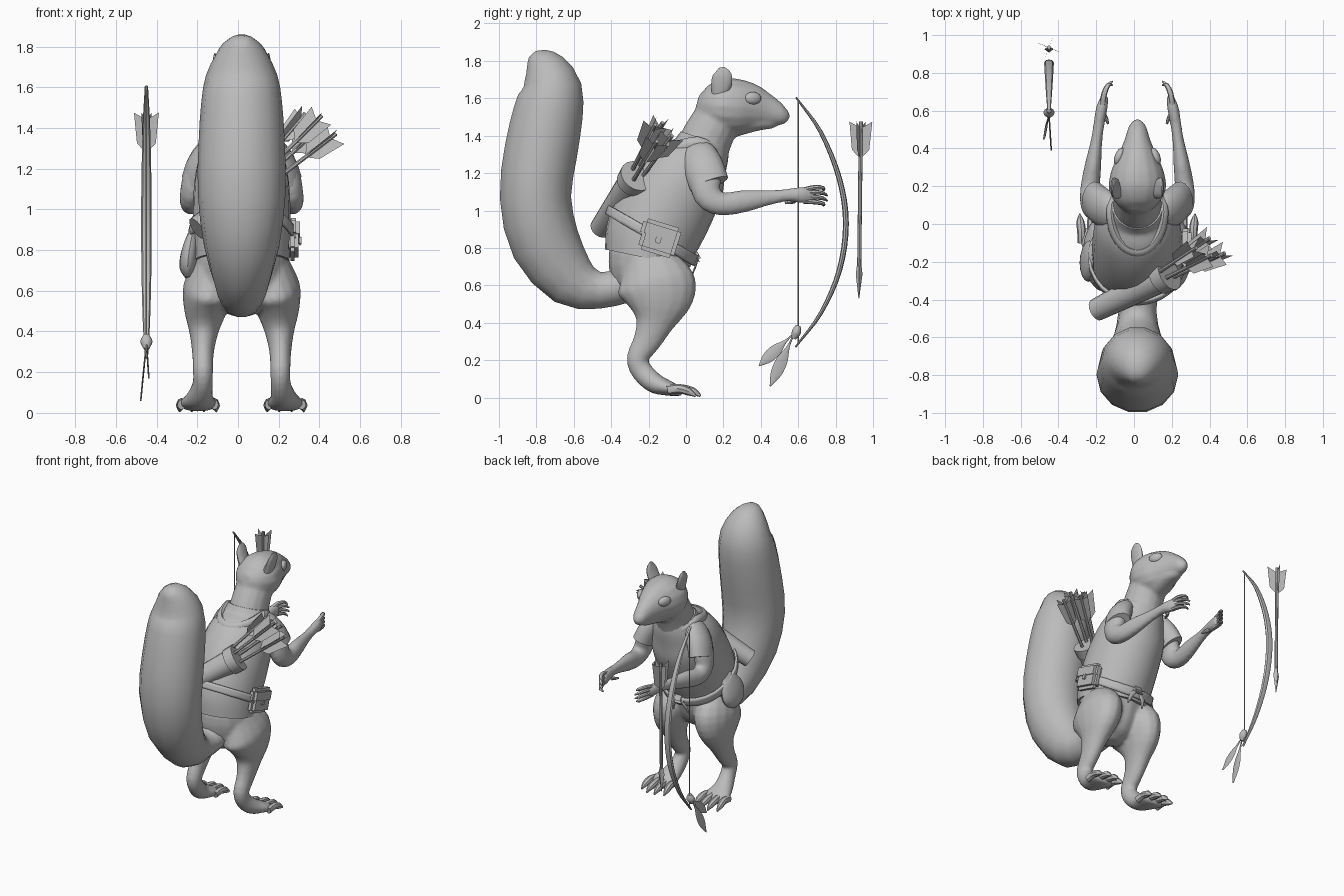
import bpy, bmesh, math
from mathutils import Vector, Matrix

if "Cube" in bpy.data.objects:
    bpy.data.objects.remove(bpy.data.objects["Cube"])

CX = 0.018  # the animal's centre line
grey = bpy.data.materials.new("plain grey")
grey.use_nodes = True
grey.diffuse_color = (0.5, 0.5, 0.5, 1)
grey.node_tree.nodes["Principled BSDF"].inputs["Base Color"].default_value = (0.5, 0.5, 0.5, 1)


def finish(name, bm, angle=40):
    bmesh.ops.recalc_face_normals(bm, faces=bm.faces)
    me = bpy.data.meshes.new(name)
    bm.to_mesh(me)
    bm.free()
    me.materials.append(grey)
    ob = bpy.data.objects.new(name, me)
    bpy.context.collection.objects.link(ob)
    bpy.ops.object.select_all(action="DESELECT")
    ob.select_set(True)
    bpy.context.view_layer.objects.active = ob
    bpy.ops.object.shade_smooth_by_angle(angle=math.radians(angle))
    return ob


def spline(pts, steps):
    """Catmull-Rom through points of any dimension."""
    p = [Vector(q) for q in pts]
    p = [2 * p[0] - p[1]] + p + [2 * p[-1] - p[-2]]
    out = []
    for i in range(1, len(p) - 2):
        a, b, c, d = p[i - 1:i + 3]
        for k in range(steps):
            t = k / steps
            out.append((2 * b + (c - a) * t + (2 * a - 5 * b + 4 * c - d) * t * t
                        + (3 * b - a - 3 * c + d) * t ** 3) / 2)
    return out + [p[-2]]


def tube(bm, pts, n=16, steps=3, caps=True, ref=(1, 0, 0)):
    """Loft of ellipses; each point is x, y, z, side radius, other radius."""
    rows = spline(pts, steps)
    ref = Vector(ref)
    rings = []
    for i, r in enumerate(rows):
        t = (rows[min(i + 1, len(rows) - 1)] - rows[max(i - 1, 0)]).to_3d().normalized()
        s = (ref - t * t.dot(ref)).normalized()
        u = t.cross(s)
        ring = []
        for k in range(n):
            a = math.tau * k / n
            ring.append(bm.verts.new(r.to_3d() + s * max(r[3], .002) * math.cos(a)
                                     + u * max(r[4], .002) * math.sin(a)))
        rings.append(ring)
    for a, b in zip(rings, rings[1:]):
        for k in range(n):
            bm.faces.new((a[k], a[(k + 1) % n], b[(k + 1) % n], b[k]))
    if caps:
        bm.faces.new(rings[0])
        bm.faces.new(rings[-1])


def mid(pts):
    """Add the centre line to points given as y, z, side, other."""
    return [(CX,) + tuple(p) for p in pts]


def side(s, pts):
    return [(CX + s * p[0],) + tuple(p[1:]) for p in pts]


def box(bm, loc, size, rot=0, bevel=0.015):
    m = Matrix.Translation(loc) @ Matrix.Rotation(rot, 4, "X") @ Matrix.Diagonal((*size, 1))
    vs = bmesh.ops.create_cube(bm, size=1, matrix=m)["verts"]
    es = list({e for v in vs for e in v.link_edges})
    bmesh.ops.bevel(bm, geom=es, offset=bevel, segments=2, affect="EDGES")


# Body: pelvis, neck, head, lower jaw, legs and arms fused into one skin
bm = bmesh.new()
tube(bm, mid([(-.18, .9, .18, .18), (-.205, .75, .225, .21), (-.21, .61, .2, .185), (-.21, .52, .13, .13),
              (-.21, .475, .04, .05)]))
tube(bm, mid([(.05, 1.22, .15, .15), (.1, 1.36, .13, .14), (.15, 1.46, .125, .13), (.2, 1.55, .12, .12)]))
tube(bm, mid([(.06, 1.58, .04, .04), (.1, 1.57, .105, .1), (.18, 1.56, .15, .145), (.27, 1.555, .143, .15),
              (.35, 1.55, .11, .13), (.43, 1.533, .074, .093), (.49, 1.518, .055, .066),
              (.525, 1.515, .042, .05), (.55, 1.522, .016, .02)]))
tube(bm, mid([(.25, 1.46, .08, .07), (.38, 1.47, .065, .045), (.46, 1.468, .04, .03), (.49, 1.468, .02, .015)]))
for s in (1, -1):
    tube(bm, side(s, [(.13, -.2, .74, .1, .14), (.16, -.16, .61, .128, .21), (.178, -.15, .51, .108, .185),
                      (.186, -.168, .4, .073, .105), (.19, -.21, .3, .054, .075), (.19, -.26, .21, .05, .058),
                      (.192, -.235, .14, .05, .058), (.205, -.17, .078, .065, .055),
                      (.212, -.1, .052, .088, .042), (.215, -.045, .036, .09, .03), (.215, -.02, .03, .06, .02)]))
    tube(bm, side(s, [(.16, .07, 1.28, .05, .08), (.222, .1, 1.18, .06, .085), (.247, .115, 1.08, .056, .075),
                      (.25, .19, 1.035, .052, .062), (.235, .31, 1.05, .044, .06), (.215, .45, 1.07, .03, .04),
                      (.2, .55, 1.083, .03, .034), (.187, .62, 1.083, .03, .045), (.17, .68, 1.08, .018, .038)]))
body = finish("body", bm)
remesh = body.modifiers.new("fuse", "REMESH")
remesh.mode = "VOXEL"
remesh.voxel_size = 0.012
remesh.use_smooth_shade = True
soft = body.modifiers.new("soften", "SMOOTH")
soft.factor, soft.iterations = 0.5, 4

# Toes, fingers and thumbs
for s, label in ((1, "left"), (-1, "right")):
    bm = bmesh.new()
    for k in (-1.5, -.5, .5, 1.5):
        x, reach = .215 + k * .054, .09 - abs(k) * .025
        tube(bm, side(s, [(x, -.1, .04, .02, .025), (x, -.04, .048, .023, .025),
                          (x + k * .004, reach - .04, .033, .021, .022), (x + k * .006, reach, .008, .004, .006)]), 8, 2)
    finish(label + "_toes", bm)
    bm = bmesh.new()
    for k in (-1.5, -.5, .5, 1.5):
        tip = .765 - abs(k) * .02
        tube(bm, side(s, [(.185, .63, 1.08 + k * .02, .016, .014), (.176, .69, 1.085 + k * .026, .015, .013),
                          (.155, .735, 1.078 + k * .028, .012, .01), (.132, tip, 1.066 + k * .027, .004, .005)]), 8, 2)
    tube(bm, side(s, [(.2, .56, 1.07, .016, .016), (.175, .575, 1.05, .015, .015), (.155, .53, 1.04, .006, .006)]), 8, 2)
    finish(label + "_fingers", bm)

    # Ears and eyes
    bm = bmesh.new()
    tube(bm, side(s, [(.095, .18, 1.62, .03, .045), (.116, .19, 1.68, .022, .055), (.128, .195, 1.73, .014, .048),
                      (.132, .19, 1.765, .004, .015)]), 12)
    finish(label + "_ear", bm)
    bm = bmesh.new()
    bmesh.ops.create_uvsphere(bm, u_segments=16, v_segments=10, radius=1, matrix=Matrix.Translation(
        (CX + s * .096, .358, 1.6)) @ Matrix.Rotation(s * .38, 4, "Z") @ Matrix.Diagonal((.024, .048, .034, 1)))
    finish(label + "_eye", bm)

    # Short sleeves
    bm = bmesh.new()
    tube(bm, side(s, [(.09, .05, 1.33, .05, .07), (.14, .065, 1.295, .068, .1), (.195, .095, 1.22, .074, .11),
                      (.228, .125, 1.14, .07, .106)]))
    finish(label + "_sleeve", bm)

# Tail
bm = bmesh.new()
tube(bm, mid([(-.34, .6, .12, .1), (-.46, .573, .1, .1), (-.61, .625, .13, .15), (-.75, .82, .185, .19),
              (-.805, 1.07, .215, .195), (-.775, 1.32, .212, .2), (-.735, 1.53, .198, .19),
              (-.72, 1.66, .175, .165), (-.76, 1.762, .125, .12), (-.8, 1.812, .075, .07), (-.822, 1.836, .03, .025)]), 14, 2)
finish("tail", bm, 60)

# Tunic
bm = bmesh.new()
tube(bm, mid([(-.205, .745, .235, .232), (-.172, .885, .24, .255), (-.09, 1.05, .238, .255), (.005, 1.2, .222, .225),
              (.07, 1.3, .178, .165), (.1, 1.38, .135, .135)]), 24, 4)
tunic = finish("tunic", bm)

# Belt wrapped on the tunic
bm = bmesh.new()
tube(bm, mid([(-.181, .835, .29, .31), (-.155, .882, .29, .31)]), 40, 3, False)
belt = finish("belt", bm)
wrap = belt.modifiers.new("wrap", "SHRINKWRAP")
wrap.target, wrap.offset = tunic, 0.008
thick = belt.modifiers.new("thickness", "SOLIDIFY")
thick.thickness, thick.offset = 0.015, 1

# Buckle with hanging ties
bm = bmesh.new()
box(bm, (CX, .055, .755), (.08, .035, .07), .5)
for s in (1, -1):
    tube(bm, side(s, [(.02, .06, .74, .012, .008), (.05, .05, .7, .016, .006), (.06, .03, .65, .004, .004)]), 6, 2)
finish("buckle", bm)

# Box pouch with flap on the left, soft pouch on the right
bm = bmesh.new()
box(bm, (CX + .25, -.14, .85), (.06, .2, .17), -.3, .02)
box(bm, (CX + .255, -.135, .885), (.064, .212, .1), -.3, .02)
box(bm, (CX + .287, -.148, .845), (.012, .03, .04), -.3, .004)
finish("box_pouch", bm)
bm = bmesh.new()
tube(bm, side(-1, [(.23, -.15, .9, .012, .04), (.24, -.17, .86, .03, .08), (.256, -.195, .78, .043, .11),
                   (.265, -.21, .71, .04, .09), (.265, -.215, .665, .014, .04)]))
finish("soft_pouch", bm)

# Hood: a collar roll that droops into an open cowl behind
bm = bmesh.new()
ring = []
for k in range(17):
    a = math.tau * k / 16
    back = max(0, -math.cos(a))
    ring.append((CX + .14 * math.sin(a), .06 + .14 * math.cos(a) - back * .07,
                 1.36 - .06 * math.cos(a) - back * .1, .036, .026))
tube(bm, ring, 10, 2, False, ref=(0, .3, 1))
tube(bm, mid([(-.1, 1.31, .125, .045), (-.15, 1.27, .11, .045), (-.19, 1.22, .08, .035), (-.23, 1.16, .01, .01)]))
finish("hood", bm)


def arrow(bm, start, end, head=True):
    """Shaft from point to nock with four feather plates."""
    a, b = Vector(start), Vector(end)
    d = (b - a).normalized()
    tube(bm, [(*a, .011, .011), (*b, .011, .011)], 8, 1)
    u = d.orthogonal().normalized()
    for k in range(4):
        w = Matrix.Rotation(math.tau * k / 4 + .4, 3, d) @ u
        bm.faces.new([bm.verts.new(q) for q in (b - d * .2, b - d * .15 + w * .05, b + w * .066, b - d * .035)])
    if head:
        tube(bm, [(*(a - d * .08), .002, .002), (*(a + d * .05), .024, .018), (*(a + d * .1), .012, .012)], 4, 1)


# Quiver, rim and its arrows
low, rim = Vector((-.2, -.455, .905)), Vector((.18, -.265, 1.18))
axis = (rim - low).normalized()
bm = bmesh.new()
tube(bm, [(*low, .06, .06), (*rim, .082, .082)], 16, 1, ref=(0, 0, 1))
tube(bm, [(*(rim - axis * .06), .089, .089), (*(rim + axis * .01), .094, .094)], 16, 1, ref=(0, 0, 1))
finish("quiver", bm)
bm = bmesh.new()
for dx, dy, dz in ((-.08, .01, .07), (0, -.03, .06), (.07, -.02, -.03), (-.01, .06, .0)):
    off = Vector((dx, dy, dz))
    arrow(bm, rim - axis * .1 + off * .5, Vector((.41, -.135, 1.4)) + off, False)
finish("quiver_arrows", bm)

# Bow, string and loose arrow
BX = -.45
bm = bmesh.new()
tube(bm, [(BX, y, z, w, w * .6) for y, z, w in ((.588, 1.605, .008), (.72, 1.42, .018), (.82, 1.17, .024), (.855, .93, .026),
                                                (.82, .68, .024), (.72, .45, .018), (.585, .27, .008))], 8, 4)
finish("bow", bm)
bm = bmesh.new()
tube(bm, [(BX, .6, 1.59, .004, .004), (BX, .6, .29, .004, .004)], 6, 1)
finish("bow_string", bm)
bm = bmesh.new()
arrow(bm, (BX, .925, .61), (BX, .935, 1.475))
finish("loose_arrow", bm)

# Knot and two feathers at the lower bow tip
bm = bmesh.new()
tube(bm, [(BX, .6, .385, .014, .014), (BX, .59, .35, .03, .026), (BX, .575, .315, .014, .014)], 10, 3)
for x, y, z in ((BX + .012, .39, .17), (BX - .028, .45, .06)):
    a, b = Vector((BX, .58, .345)), Vector((x, y, z))
    tube(bm, [(*a.lerp(b, t), .004, w) for t, w in ((0, .004), (.25, .008), (.5, .03), (.75, .03), (1, .003))], 8, 3)
finish("bow_feathers", bm)
